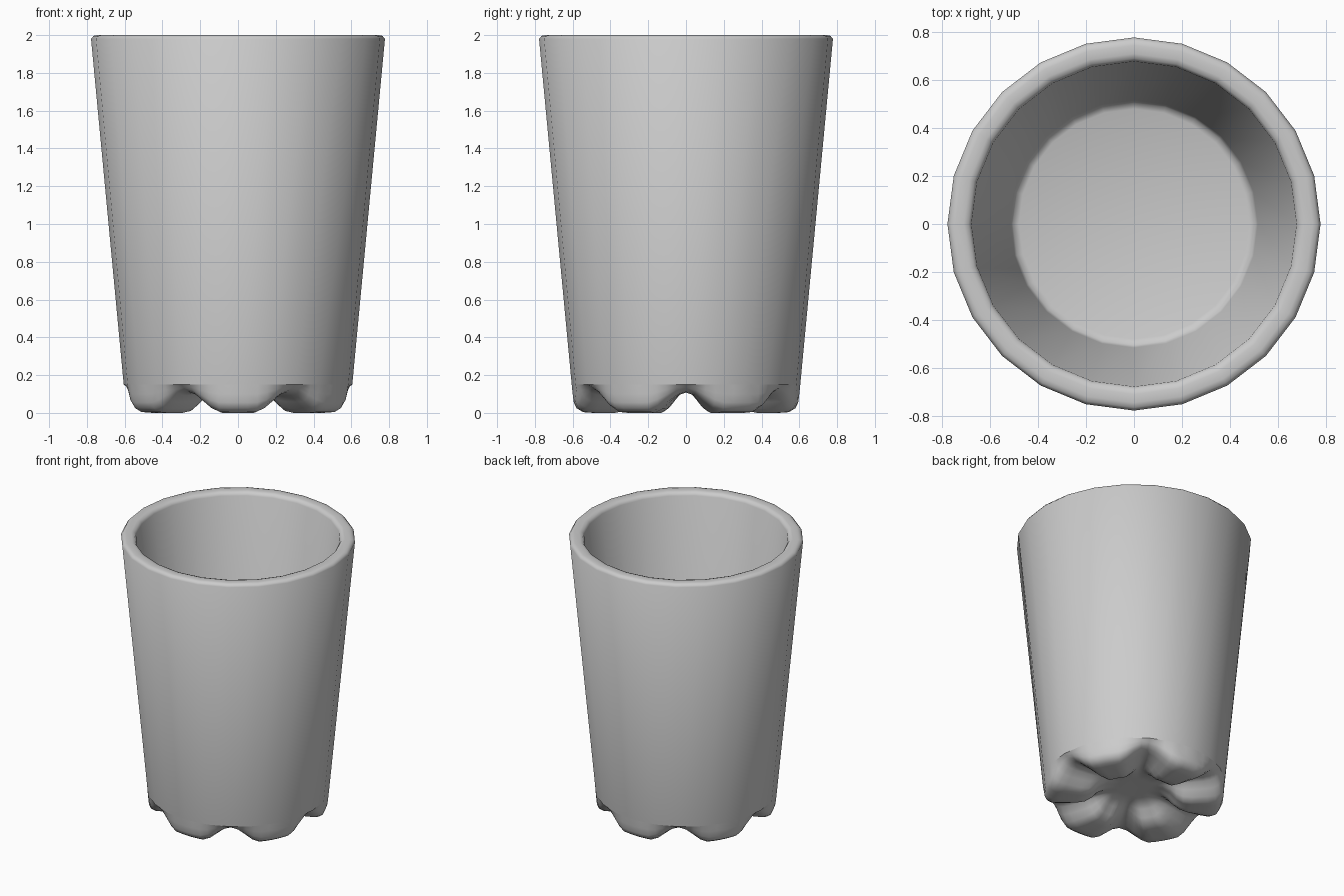
import bpy, bmesh, math

if "Cube" in bpy.data.objects:
    bpy.data.objects.remove(bpy.data.objects["Cube"])


def ring(bm, pts):
    return [bm.verts.new(p) for p in pts]


def bridge(bm, a, b):
    n = len(a)
    for i in range(n):
        j = (i + 1) % n
        bm.faces.new((a[i], a[j], b[j], b[i]))


def finish(bm, name, angle):
    bmesh.ops.recalc_face_normals(bm, faces=bm.faces)
    me = bpy.data.meshes.new(name)
    bm.to_mesh(me)
    bm.free()
    ob = bpy.data.objects.new(name, me)
    bpy.context.collection.objects.link(ob)
    bpy.ops.object.select_all(action='DESELECT')
    ob.select_set(True)
    bpy.context.view_layer.objects.active = ob
    bpy.ops.object.shade_smooth_by_angle(angle=math.radians(angle))
    return ob


SIDES = 24
# cup wall with rounded rim, inner wall and floor
bm = bmesh.new()
profile = [(0.605, 0.15), (0.778, 1.98), (0.765, 1.996), (0.745, 2.0), (0.71, 2.0),
           (0.69, 1.994), (0.678, 1.975), (0.516, 0.24), (0.505, 0.215), (0.48, 0.205)]
prev = None
for r, z in profile:
    cur = ring(bm, [(r * math.cos(math.tau * i / SIDES), r * math.sin(math.tau * i / SIDES), z)
                    for i in range(SIDES)])
    if prev:
        bridge(bm, prev, cur)
    prev = cur
bm.faces.new(prev)
bmesh.ops.recalc_face_normals(bm, faces=bm.faces)
finish(bm, "cup_wall", 60)

# base with six rounded feet, blended from a foot profile to a gap profile
foot = [(0.605, 0.15), (0.600, 0.10), (0.594, 0.055), (0.58, 0.025), (0.545, 0.004), (0.49, 0.0),
        (0.38, 0.0), (0.325, 0.01), (0.28, 0.04), (0.24, 0.085), (0.19, 0.115), (0.12, 0.12)]
gap = [(0.605, 0.15), (0.59, 0.143), (0.575, 0.133), (0.555, 0.122), (0.525, 0.112), (0.48, 0.108),
       (0.40, 0.112), (0.34, 0.115), (0.29, 0.118), (0.24, 0.12), (0.18, 0.12), (0.12, 0.12)]
N = 72
step = math.tau / SIDES
bm = bmesh.new()
prev = None
for k, ((rf, zf), (rg, zg)) in enumerate(zip(foot, gap)):
    pts = []
    for i in range(N):
        a = math.tau * i / N
        off = abs(math.degrees(a) % 60 - 30)          # degrees from foot centre
        t = min(1, max(0, (off - 9) / 21))
        w = 1 - t * t * (3 - 2 * t)
        r, z = rg + (rf - rg) * w, zg + (zf - zg) * w
        flat = math.cos(step / 2) / math.cos(a % step - step / 2)
        f = flat + (1 - flat) * min(1, k / 3)         # outer ring follows the 24-sided wall
        pts.append((r * f * math.cos(a), r * f * math.sin(a), z))
    cur = ring(bm, pts)
    if prev:
        bridge(bm, prev, cur)
    prev = cur
bm.faces.new(prev)
finish(bm, "footed_base", 60)
